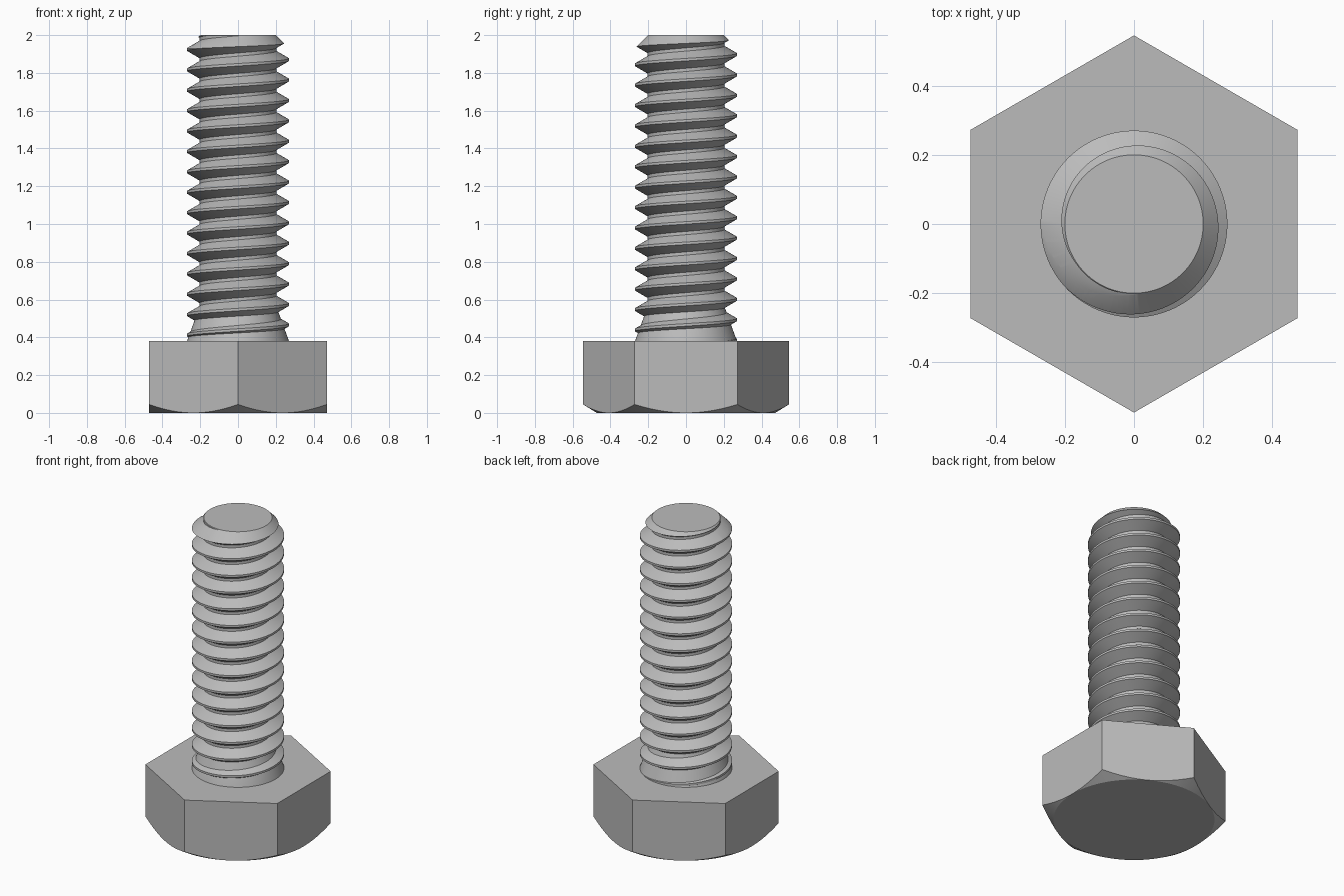
import bpy, bmesh, math

cube = bpy.data.objects.get("Cube")
if cube:
    bpy.data.objects.remove(cube, do_unlink=True)

HEAD_H, TOP = 0.38, 2.0
FLAT_R = 0.472                      # centre to hexagon flat
MAJOR, MINOR, PITCH = 0.27, 0.203, 0.108
CREST_Z = 1.978                     # height of a crest on the +x side
SEG = 96

steel = bpy.data.materials.new("grey_steel")
steel.use_nodes = True
steel.diffuse_color = (0.5, 0.5, 0.5, 1)
steel.node_tree.nodes["Principled BSDF"].inputs["Base Color"].default_value = (0.5, 0.5, 0.5, 1)


def make_object(name, bm):
    bmesh.ops.recalc_face_normals(bm, faces=bm.faces)
    mesh = bpy.data.meshes.new(name)
    bm.to_mesh(mesh)
    bm.free()
    mesh.materials.append(steel)
    obj = bpy.data.objects.new(name, mesh)
    bpy.context.collection.objects.link(obj)
    return obj


def lathe(name, profile, sides, turn=0.0):
    """Closed solid from (radius, z) points, listed from bottom to top."""
    bm = bmesh.new()
    rings = [[bm.verts.new((r * math.cos(turn + math.tau * i / sides),
                            r * math.sin(turn + math.tau * i / sides), z))
              for i in range(sides)] for r, z in profile]
    for low, high in zip(rings, rings[1:]):
        for i in range(sides):
            j = (i + 1) % sides
            bm.faces.new((low[i], low[j], high[j], high[i]))
    bm.faces.new(rings[0])
    bm.faces.new(rings[-1])
    return make_object(name, bm)


def combine(obj, tool, operation):
    mod = obj.modifiers.new("combine", 'BOOLEAN')
    mod.operation, mod.object, mod.solver = operation, tool, 'EXACT'
    bpy.context.view_layer.objects.active = obj
    bpy.ops.object.modifier_apply(modifier=mod.name)
    bpy.data.objects.remove(tool, do_unlink=True)


def smooth(obj, angle):
    bpy.ops.object.select_all(action='DESELECT')
    obj.select_set(True)
    bpy.context.view_layer.objects.active = obj
    bpy.ops.object.shade_smooth_by_angle(angle=math.radians(angle))


def helical_rod(name, bottom, top):
    """Right-hand threaded rod, cut flat and capped at both ends."""
    bm = bmesh.new()
    flat = PITCH / 16
    root = flat + (MAJOR - MINOR) * math.tan(math.radians(30))
    tooth = [(MAJOR, -flat), (MAJOR, flat), (MINOR, root), (MINOR, PITCH - root)]
    turns = math.ceil((top - bottom) / PITCH) + 4
    start = CREST_Z - PITCH * (math.ceil((CREST_Z - bottom) / PITCH) + 2)
    rows = [(r, start + PITCH * k + dz) for k in range(turns) for r, dz in tooth]
    # each row runs one full turn and ends on the row one pitch higher
    grid = []
    for r, z in rows:
        grid.append([bm.verts.new((r * math.cos(math.tau * i / SEG),
                                   r * math.sin(math.tau * i / SEG),
                                   z + PITCH * i / SEG)) for i in range(SEG + 1)])
    for low, high in zip(grid, grid[1:]):
        for i in range(SEG):
            bm.faces.new((low[i], low[i + 1], high[i + 1], high[i]))
    bmesh.ops.remove_doubles(bm, verts=bm.verts, dist=0.0001)
    for z, up in ((bottom, -1), (top, 1)):
        geom = bm.verts[:] + bm.edges[:] + bm.faces[:]
        bmesh.ops.bisect_plane(bm, geom=geom, dist=1e-6, plane_co=(0, 0, z),
                               plane_no=(0, 0, up), clear_outer=True)
        rim = [e for e in bm.edges if e.is_boundary
               and all(abs(v.co.z - z) < 1e-5 for v in e.verts)]
        bmesh.ops.edgeloop_fill(bm, edges=rim)
    return make_object(name, bm)


# Hexagonal head with a conical chamfer round its lower corners
corner_r = FLAT_R / math.cos(math.pi / 6)
head = lathe("hex_head", [(corner_r, 0), (corner_r, HEAD_H)], 6, math.pi / 2)
slope = math.tan(math.radians(58.5))
cone = lathe("head_chamfer", [(FLAT_R - 0.1 * slope, -0.1), (FLAT_R + 0.6 * slope, 0.6)], SEG)
combine(head, cone, 'INTERSECT')
smooth(head, 20)

# Threaded shank: chamfered tip, thread running out into a cone at the head
shank = helical_rod("threaded_shank", HEAD_H - 0.03, TOP)
tip = lathe("tip_chamfer", [(0.4, 0.2), (0.4, TOP - 0.2), (0.15, TOP + 0.05)], SEG)
combine(shank, tip, 'INTERSECT')
runout = lathe("thread_runout", [(MAJOR + 0.005, HEAD_H - 0.02), (MAJOR, HEAD_H),
                                 (0.19, HEAD_H + 0.22)], SEG)
combine(shank, runout, 'UNION')
smooth(shank, 25)
